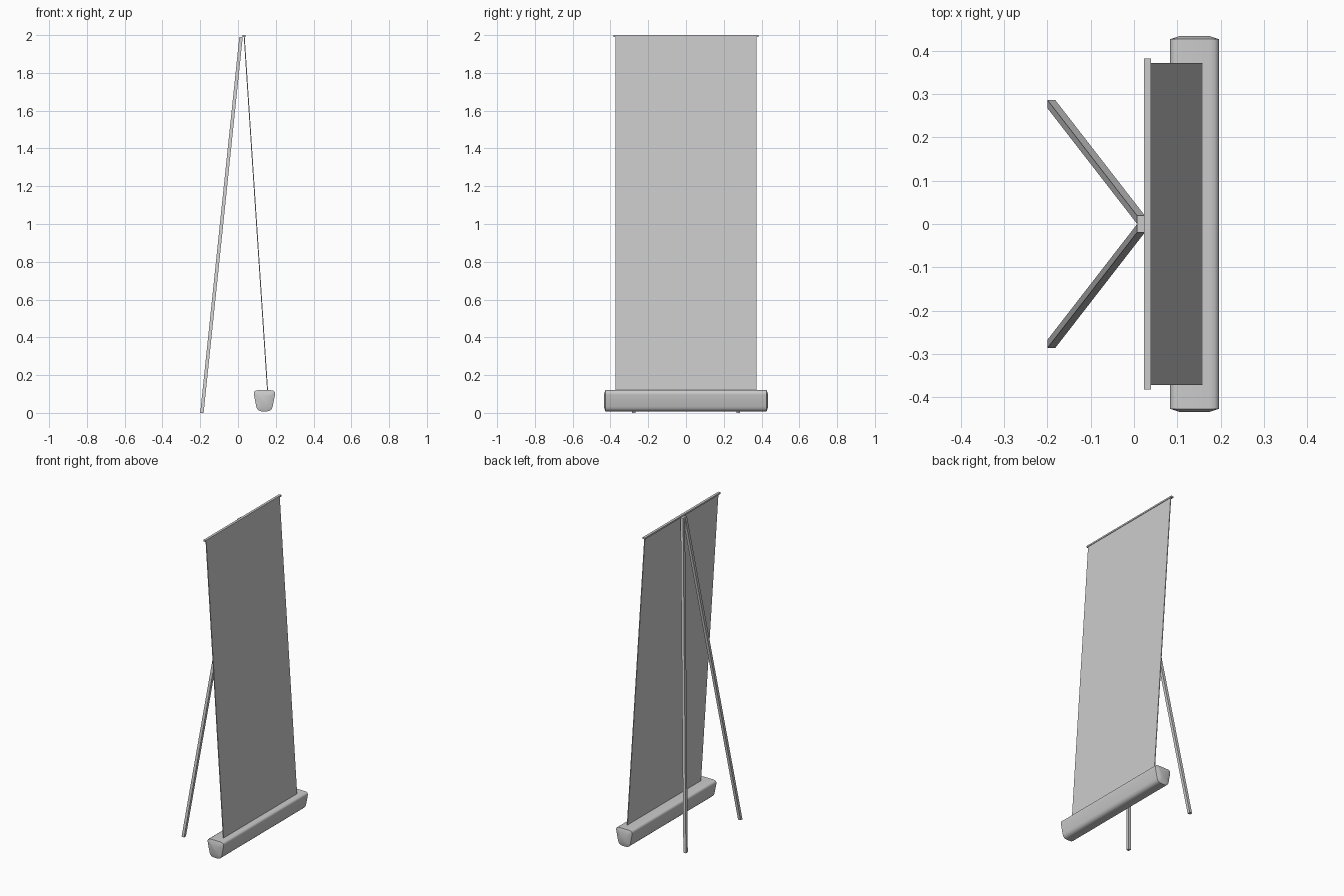
import bpy, bmesh
from mathutils import Vector

if "Cube" in bpy.data.objects:
    bpy.data.objects.remove(bpy.data.objects["Cube"])


def make(name, verts, faces, smooth=False):
    mesh = bpy.data.meshes.new(name)
    bm = bmesh.new()
    vs = [bm.verts.new(v) for v in verts]
    for f in faces:
        bm.faces.new([vs[i] for i in f])
    bmesh.ops.recalc_face_normals(bm, faces=bm.faces)
    bm.to_mesh(mesh)
    bm.free()
    ob = bpy.data.objects.new(name, mesh)
    bpy.context.collection.objects.link(ob)
    if smooth:
        bpy.ops.object.select_all(action='DESELECT')
        ob.select_set(True)
        bpy.context.view_layer.objects.active = ob
        bpy.ops.object.shade_smooth_by_angle(angle=0.6)
    return ob


def loft(name, rings, smooth=False):
    """Skin a list of equal-length rings and cap both ends."""
    n = len(rings[0])
    verts = [v for r in rings for v in r]
    faces = [(k * n + i, k * n + (i + 1) % n, (k + 1) * n + (i + 1) % n, (k + 1) * n + i)
             for k in range(len(rings) - 1) for i in range(n)]
    faces += [tuple(range(n)), tuple(range(len(verts) - n, len(verts)))]
    return make(name, verts, faces, smooth)


def rect(x, y, z, w, d):
    return [(x + a * w / 2, y + b * d / 2, z) for a, b in ((-1, -1), (1, -1), (1, 1), (-1, 1))]


def rounded(corners, r, steps=4):
    """Round the corners of a closed 2D polygon."""
    pts = [Vector(c) for c in corners]
    out = []
    for i, p in enumerate(pts):
        a = p + (pts[i - 1] - p).normalized() * r
        b = p + (pts[(i + 1) % len(pts)] - p).normalized() * r
        for s in range(steps + 1):
            t = s / steps
            out.append(a * (1 - t) ** 2 + p * 2 * t * (1 - t) + b * t * t)
    return out


# Roller case with shallow tapered end caps
profile = rounded([(0.102, 0.008), (0.178, 0.008), (0.201, 0.12), (0.079, 0.12)], 0.026)
centre = Vector((0.14, 0.066))
rings = []
for y, s in ((-0.435, 0.58), (-0.427, 1), (0.427, 1), (0.435, 0.58)):
    ring = [centre + (p - centre) * s for p in profile]
    rings.append([(p.x, y, p.y) for p in ring])
loft("roller_case", rings, smooth=True)

# Leaning fabric sheet
loft("banner_sheet", [rect(0.157, 0, 0.11, 0.005, 0.745), rect(0.033, 0, 1.992, 0.005, 0.745)])

# Top rail
loft("top_rail", [rect(0.031, 0, 1.99, 0.016, 0.766), rect(0.031, 0, 2.0, 0.016, 0.766)])

# Two splayed back legs meeting at the rail
for side, name in ((-1, "leg_right"), (1, "leg_left")):
    loft(name, [rect(-0.191, side * 0.277, 0, 0.018, 0.019),
                rect(0.016, side * 0.01, 1.99, 0.018, 0.019)])
